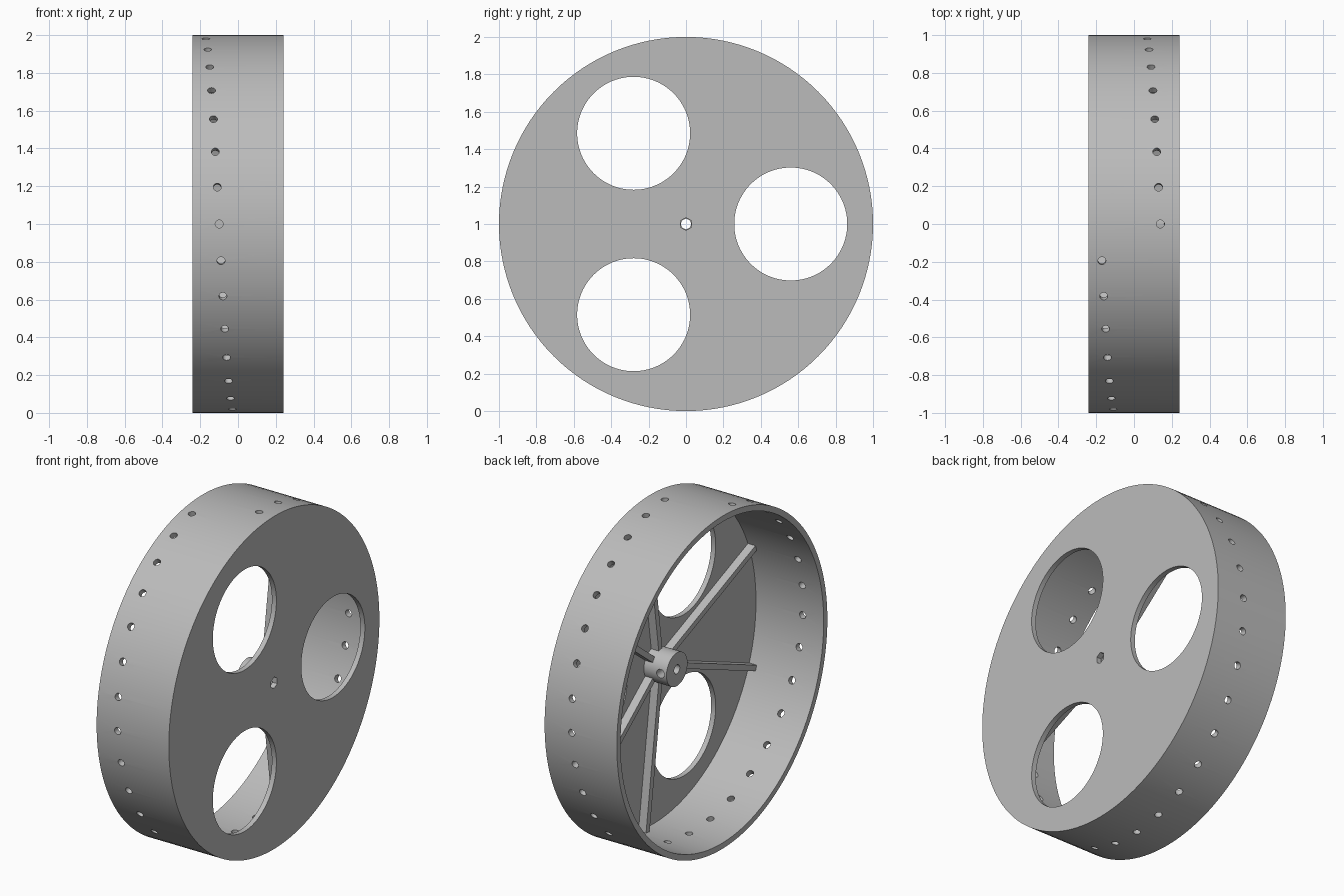
import bpy, bmesh, math
from mathutils import Matrix, Vector

if "Cube" in bpy.data.objects:
    bpy.data.objects.remove(bpy.data.objects["Cube"])

grey = bpy.data.materials.new("plain grey")
grey.use_nodes = True
colour = (0.5, 0.5, 0.5, 1)
grey.diffuse_color = colour
grey.node_tree.nodes["Principled BSDF"].inputs["Base Color"].default_value = colour

HALF = 0.24          # half the wheel width
PLATE = 0.21         # inner side of the end plate
INNER = 0.965        # inner radius of the rim
CENTRE = Vector((0, 0, 1))


def spoke_dir(deg):
    a = math.radians(deg)
    return Vector((0, math.cos(a), math.sin(a)))


def rod(bm, start, end, radius, sides, spin=0):
    """Add a closed cylinder between two points."""
    axis = end - start
    turn = axis.to_track_quat('Z', 'Y').to_matrix().to_4x4()
    place = Matrix.Translation((start + end) / 2) @ turn @ Matrix.Rotation(spin, 4, 'Z')
    bmesh.ops.create_cone(bm, cap_ends=True, segments=sides, radius1=radius,
                          radius2=radius, depth=axis.length, matrix=place)


def make(name, bm, material=grey):
    bmesh.ops.recalc_face_normals(bm, faces=bm.faces)
    mesh = bpy.data.meshes.new(name)
    bm.to_mesh(mesh)
    bm.free()
    mesh.materials.append(material)
    ob = bpy.data.objects.new(name, mesh)
    bpy.context.collection.objects.link(ob)
    return ob


def cut(ob, cutter):
    """Subtract the cutter, apply the result and remove the cutter."""
    mod = ob.modifiers.new("holes", 'BOOLEAN')
    mod.operation = 'DIFFERENCE'
    mod.solver = 'EXACT'
    mod.object = cutter
    cutter.hide_render = True
    bpy.context.view_layer.update()
    graph = bpy.context.evaluated_depsgraph_get()
    mesh = bpy.data.meshes.new_from_object(ob.evaluated_get(graph))
    ob.modifiers.clear()
    ob.data = mesh
    bpy.data.objects.remove(cutter)


def smooth(ob):
    bpy.ops.object.select_all(action='DESELECT')
    ob.select_set(True)
    bpy.context.view_layer.objects.active = ob
    bpy.ops.object.shade_smooth_by_angle(angle=math.radians(30))


# Drum: rim and end plate turned from one profile
bm = bmesh.new()
profile = [(HALF, 0), (HALF, 1), (-HALF, 1), (-HALF, INNER), (PLATE, INNER), (PLATE, 0)]
verts = [bm.verts.new((x, 0, 1 + r)) for x, r in profile]
edges = [bm.edges.new(pair) for pair in zip(verts, verts[1:])]
bmesh.ops.spin(bm, geom=verts + edges, cent=CENTRE, axis=(1, 0, 0),
               angle=math.tau, steps=128, use_merge=True)
bmesh.ops.remove_doubles(bm, verts=bm.verts, dist=0.0001)
drum = make("drum", bm)

# Three large openings, and a hexagonal shaft opening in the plate
bm = bmesh.new()
for deg in (0, 120, 240):
    mid = CENTRE + spoke_dir(deg) * 0.56
    rod(bm, mid + Vector((0.15, 0, 0)), mid + Vector((0.3, 0, 0)), 0.302, 96)
rod(bm, CENTRE + Vector((0.15, 0, 0)), CENTRE + Vector((0.3, 0, 0)), 0.034, 6)
# Small holes climbing round the rim in one spiral turn
for k in range(1, 33):
    out = spoke_dir(90 + k * 11.25)
    base = CENTRE + Vector((-0.18 + 0.01 * k, 0, 0))
    rod(bm, base + out * 0.93, base + out * 1.04, 0.021, 20)
cut(drum, make("drum_cutter", bm))
smooth(drum)

# Hub with a shaft bore and a set screw hole
bm = bmesh.new()
rod(bm, CENTRE + Vector((0.06, 0, 0)), CENTRE + Vector((PLATE, 0, 0)), 0.1, 64)
hub = make("hub", bm)
bm = bmesh.new()
rod(bm, CENTRE, CENTRE + Vector((0.3, 0, 0)), 0.027, 24)
cut(hub, make("bore_cutter", bm))
bm = bmesh.new()
screw = CENTRE + Vector((0.1, 0, 0))
rod(bm, screw, screw + Vector((0, 0.15, 0)), 0.026, 24)
cut(hub, make("screw_cutter", bm))
smooth(hub)

# Stiffening ribs in pairs between the openings
for gap in (60, 180, 300):
    for side in (-22, 22):
        bm = bmesh.new()
        size = Matrix.Diagonal((0.05, 0.875, 0.034, 1))
        shift = Matrix.Translation((PLATE - 0.025, 0.53, 0))
        turn = Matrix.Rotation(math.radians(gap + side), 4, 'X')
        bmesh.ops.create_cube(bm, size=1, matrix=Matrix.Translation(CENTRE) @ turn @ shift @ size)
        make("rib", bm)
